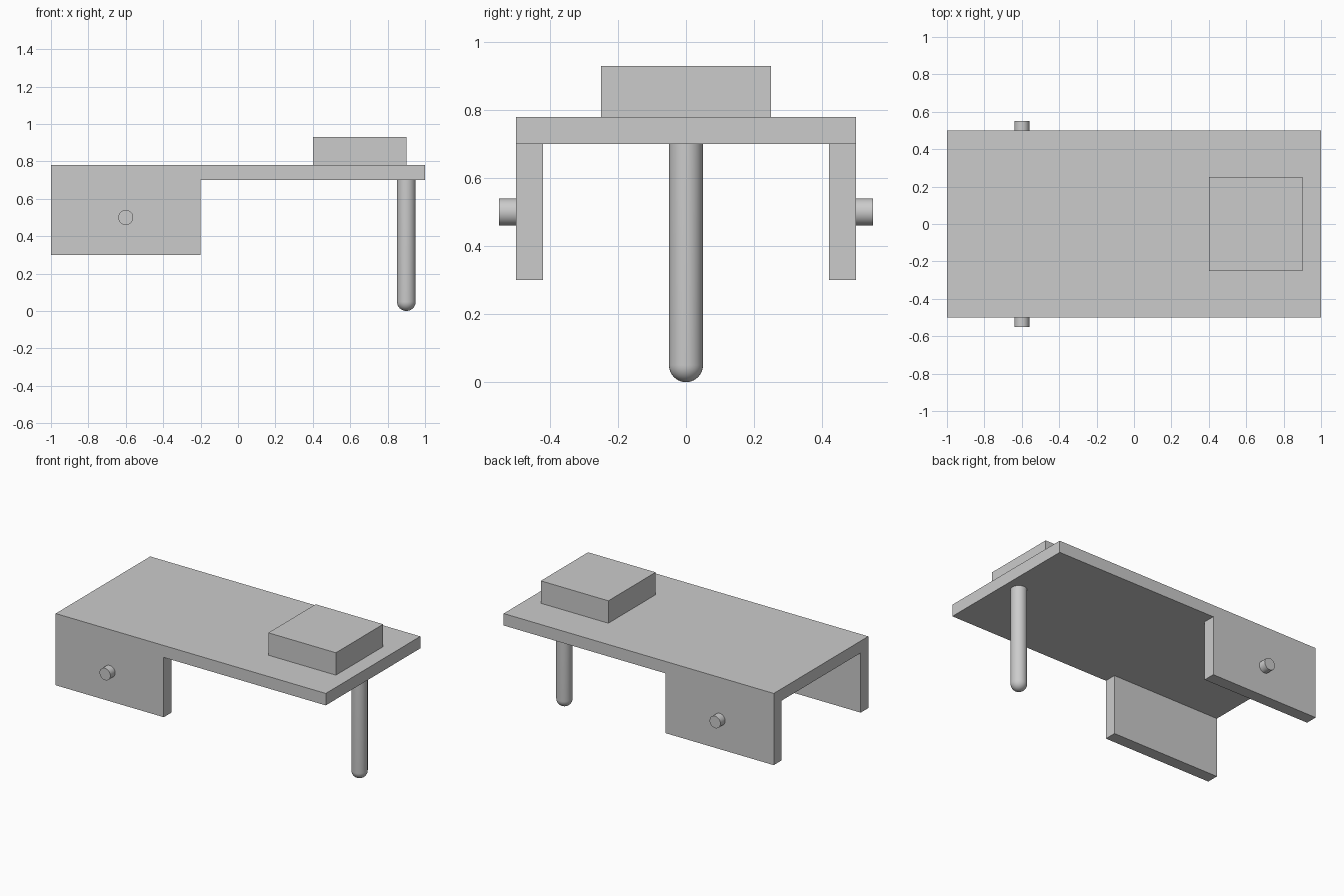
import bpy
import bmesh
from math import cos, sin, pi, radians
from mathutils import Matrix, Vector

default = bpy.data.objects.get("Cube")
if default:
    bpy.data.objects.remove(default, do_unlink=True)

GREY = (0.6, 0.6, 0.6, 1)
grey = bpy.data.materials.new("plain grey")
grey.use_nodes = True
grey.diffuse_color = GREY
grey.node_tree.nodes["Principled BSDF"].inputs["Base Color"].default_value = GREY


def add_object(name, bm, smooth=False):
    bmesh.ops.recalc_face_normals(bm, faces=bm.faces)
    mesh = bpy.data.meshes.new(name)
    bm.to_mesh(mesh)
    bm.free()
    mesh.materials.append(grey)
    obj = bpy.data.objects.new(name, mesh)
    bpy.context.collection.objects.link(obj)
    if smooth:
        bpy.ops.object.select_all(action='DESELECT')
        obj.select_set(True)
        bpy.context.view_layer.objects.active = obj
        bpy.ops.object.shade_smooth_by_angle(angle=radians(35))
    return obj


def box(low, high):
    bm = bmesh.new()
    low, high = Vector(low), Vector(high)
    place = Matrix.Translation((low + high) / 2) @ Matrix.Diagonal((high - low).to_4d())
    bmesh.ops.create_cube(bm, size=1, matrix=place)
    return bm


# Deck with two side plates pulled down from its underside
bm = box((-1, -0.5, 0.7), (1, 0.5, 0.78))
for point, normal in (((-0.2, 0, 0), (1, 0, 0)),
                      ((0, 0.42, 0), (0, 1, 0)),
                      ((0, -0.42, 0), (0, 1, 0))):
    bmesh.ops.bisect_plane(bm, geom=bm.verts[:] + bm.edges[:] + bm.faces[:],
                           plane_co=point, plane_no=normal)
bm.normal_update()
strips = []
for face in bm.faces:
    c = face.calc_center_median()
    if face.normal.z < -0.9 and c.x < -0.2 and abs(c.y) > 0.42:
        strips.append(face)
pulled = bmesh.ops.extrude_face_region(bm, geom=strips)["geom"]
bmesh.ops.translate(bm, vec=(0, 0, -0.4),
                    verts=[v for v in pulled if isinstance(v, bmesh.types.BMVert)])
bmesh.ops.delete(bm, geom=[f for f in strips if f.is_valid], context='FACES_ONLY')
bmesh.ops.dissolve_limit(bm, angle_limit=radians(1), verts=bm.verts[:], edges=bm.edges[:])
add_object("deck_with_side_plates", bm)

# Raised block on the deck
add_object("top_block", box((0.4, -0.25, 0.78), (0.9, 0.25, 0.93)))

# Round-ended leg, turned from a profile
R = 0.05
profile = [(R * sin(a), R - R * cos(a)) for a in (i * pi / 20 for i in range(11))]
profile += [(R, 0.7), (0, 0.7)]
bm = bmesh.new()
verts = [bm.verts.new((0.9 + r, 0, z)) for r, z in profile]
edges = [bm.edges.new(pair) for pair in zip(verts, verts[1:])]
bmesh.ops.spin(bm, geom=verts + edges, cent=(0.9, 0, 0), axis=(0, 0, 1),
               angle=2 * pi, steps=48)
bmesh.ops.remove_doubles(bm, verts=bm.verts, dist=0.0001)
add_object("leg", bm, smooth=True)

# Pivot pins on the outer faces
for name, side in (("front_pin", -1), ("back_pin", 1)):
    bm = bmesh.new()
    bmesh.ops.create_cone(bm, cap_ends=True, segments=48, radius1=0.04, radius2=0.04, depth=0.05,
                          matrix=Matrix.Translation((-0.6, side * 0.525, 0.5))
                          @ Matrix.Rotation(pi / 2, 4, 'X'))
    add_object(name, bm, smooth=True)
